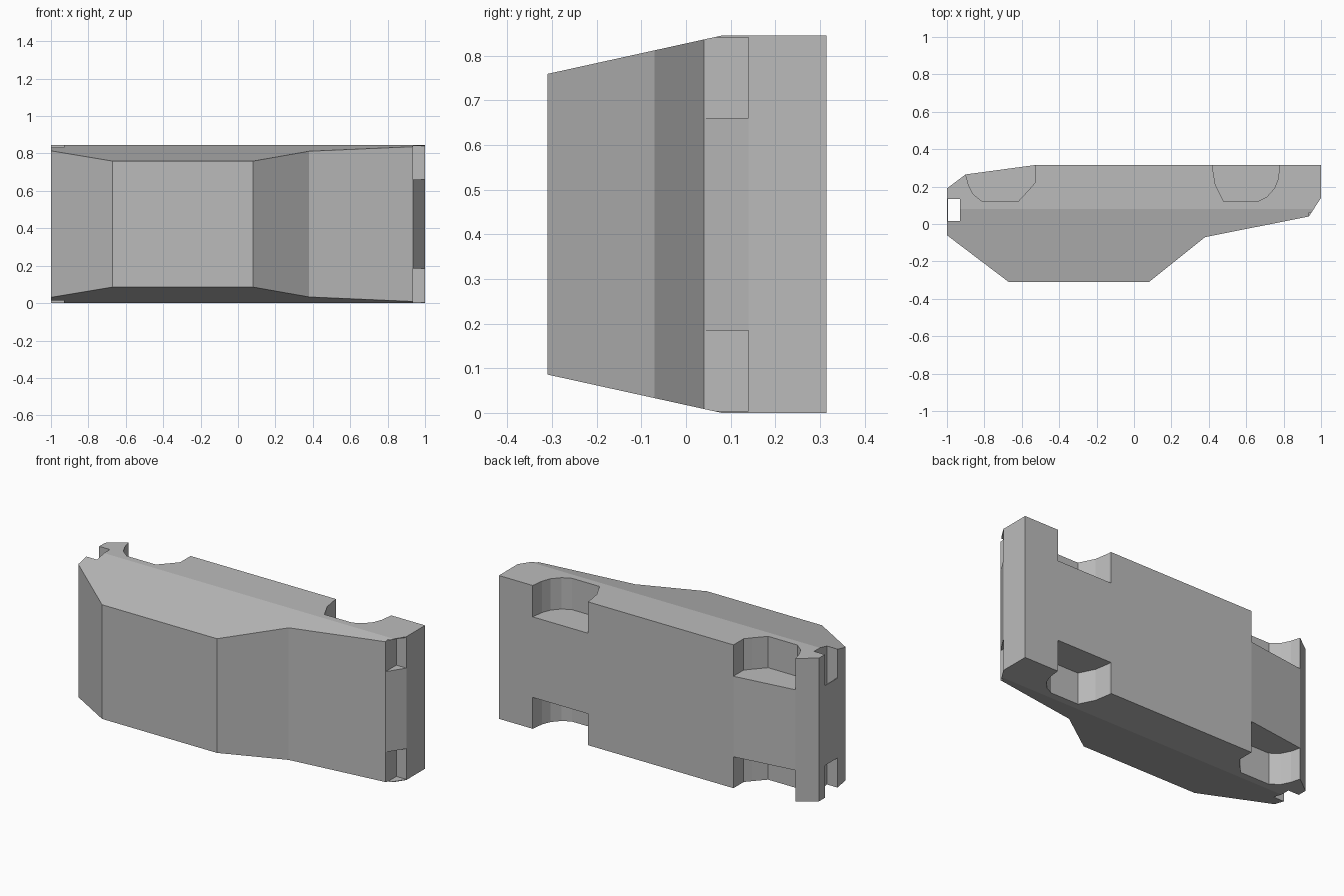
import bpy, bmesh
from mathutils import Vector

cube = bpy.data.objects.get("Cube")
if cube:
    bpy.data.objects.remove(cube, do_unlink=True)

HEIGHT = 0.845
LOW, HIGH = 0.19, 0.66          # shelf heights of the recesses

grey = bpy.data.materials.new("plain grey")
grey.use_nodes = True
colour = (0.5, 0.5, 0.5, 1)
grey.diffuse_color = colour
grey.node_tree.nodes["Principled BSDF"].inputs["Base Color"].default_value = colour


def prism(name, outline, z0, z1, bevel_planes=()):
    """Extrude a plan outline, then trim it with sloping planes."""
    bm = bmesh.new()
    base = bm.faces.new([bm.verts.new((x, y, z0)) for x, y in outline])
    top = bmesh.ops.extrude_face_region(bm, geom=[base])["geom"]
    moved = [v for v in top if isinstance(v, bmesh.types.BMVert)]
    bmesh.ops.translate(bm, verts=moved, vec=(0, 0, z1 - z0))
    for point, normal in bevel_planes:
        geom = bm.verts[:] + bm.edges[:] + bm.faces[:]
        cut = bmesh.ops.bisect_plane(bm, geom=geom, plane_co=point,
                                     plane_no=normal, clear_outer=True)
        rim = [e for e in cut["geom_cut"] if isinstance(e, bmesh.types.BMEdge)]
        bmesh.ops.contextual_create(bm, geom=rim)
    bmesh.ops.recalc_face_normals(bm, faces=bm.faces)
    mesh = bpy.data.meshes.new(name)
    bm.to_mesh(mesh)
    bm.free()
    mesh.materials.append(grey)
    obj = bpy.data.objects.new(name, mesh)
    bpy.context.collection.objects.link(obj)
    return obj


def carve(target, name, outline, z0, z1):
    """Cut the same recess into the upper and lower halves."""
    for label, a, b in (("upper", z0, z1), ("lower", HEIGHT - z1, HEIGHT - z0)):
        cutter = prism(f"{label}_{name}_cutter", outline, a, b)
        cutter.hide_render = True
        cutter.hide_viewport = True
        cutter.display_type = 'WIRE'
        mod = target.modifiers.new(f"{label} {name}", 'BOOLEAN')
        mod.operation = 'DIFFERENCE'
        mod.solver = 'EXACT'
        mod.object = cutter


# Main body with a groove in its right end and sloping upper and lower front
outline = [(-1, -.06), (-.67, -.31), (.08, -.31), (.38, -.07), (.935, .04),
           (1, .14), (1, .315), (-.53, .315), (-.9, .265), (-1, .19),
           (-1, .135), (-.93, .135), (-.93, .015), (-1, .015)]
slope = Vector((0, -0.22, 1)).normalized()
body = prism("body", outline, 0, HEIGHT, [
    (Vector((0, .08, HEIGHT)), slope),
    (Vector((0, .08, 0)), Vector((0, slope.y, -slope.z)))])

# Rounded pockets along the back
carve(body, "right_pocket",
      [(-.53, .4), (-.53, .22), (-.56, .185), (-.62, .12), (-.81, .12),
       (-.86, .16), (-.885, .21), (-.9, .265), (-.9, .4)], HIGH, 1)
carve(body, "left_pocket",
      [(.42, .4), (.42, .3), (.435, .21), (.48, .12), (.66, .12), (.71, .145),
       (.75, .19), (.77, .24), (.78, .32), (.78, .4)], HIGH, 1)

# Slots in the chamfered left end, stopping short of the outer skin
carve(body, "end_slot", [(.935, 0), (1.1, 0), (1.1, .14), (.935, .14)],
      HIGH, HEIGHT - .004)

# Thin cover closing the middle of the end groove
prism("groove_cover", [(-1, .015), (-.994, .015), (-.994, .135), (-1, .135)],
      LOW, HIGH)
